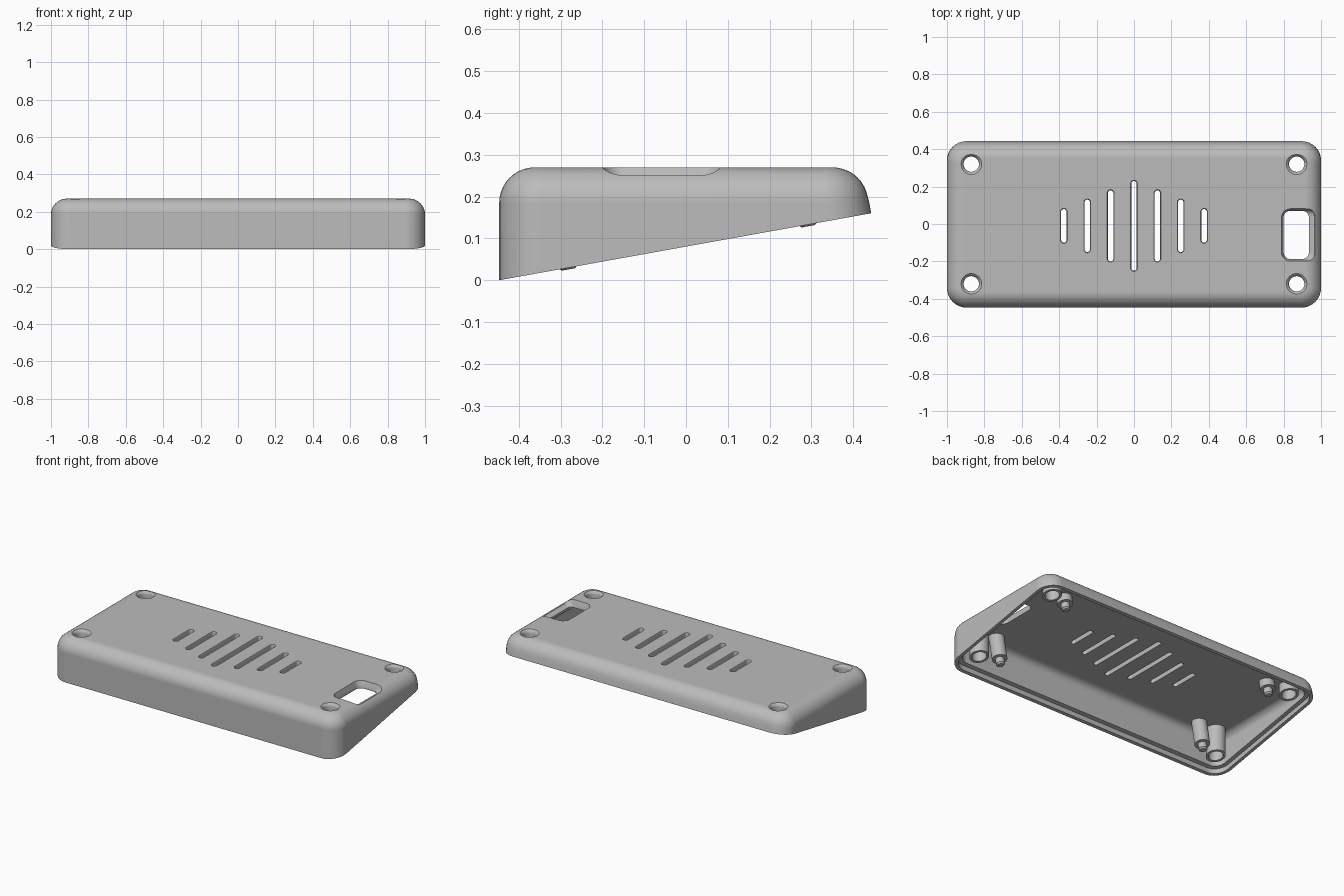
import bpy, bmesh, math
from mathutils import Vector, Matrix

if "Cube" in bpy.data.objects:
    bpy.data.objects.remove(bpy.data.objects["Cube"], do_unlink=True)

grey = bpy.data.materials.new("matt_grey")
grey.use_nodes = True
COLOUR = (0.5, 0.5, 0.5, 1)
grey.diffuse_color = COLOUR
grey.node_tree.nodes["Principled BSDF"].inputs["Base Color"].default_value = COLOUR

TOP, FRONT, BACK = 0.27, -0.447, 0.436
SLOPE = 0.18                                   # rise of the slanted underside
DOWN = Vector((0, SLOPE, -1)).normalized()


def base_z(y):
    return SLOPE * (y - FRONT)


def loft(name, rings, cut=None, segs=8):
    """Stack of rounded rectangles (z, x0, x1, y0, y1, r); cut = (offset, keep_above)."""
    bm = bmesh.new()
    loops = []
    for z, x0, x1, y0, y1, r in rings:
        corners = [(x1 - r, y1 - r), (x0 + r, y1 - r), (x0 + r, y0 + r), (x1 - r, y0 + r)]
        loop = []
        for q, (cx, cy) in enumerate(corners):
            for i in range(segs + 1):
                a = math.pi / 2 * (q + i / segs)
                loop.append(bm.verts.new((cx + r * math.cos(a), cy + r * math.sin(a), z)))
        loops.append(loop)
    for low, high in zip(loops, loops[1:]):
        for i in range(len(low)):
            j = (i + 1) % len(low)
            bm.faces.new((low[i], low[j], high[j], high[i]))
    bm.faces.new(loops[0][::-1])
    bm.faces.new(loops[-1])
    bmesh.ops.remove_doubles(bm, verts=bm.verts, dist=1e-5)
    if cut:
        # trim parallel to the slanted underside and close the opening
        offset, above = cut
        res = bmesh.ops.bisect_plane(
            bm, geom=bm.verts[:] + bm.edges[:] + bm.faces[:],
            plane_co=(0, FRONT, offset), plane_no=DOWN,
            clear_outer=above, clear_inner=not above)
        edges = [e for e in res["geom_cut"] if isinstance(e, bmesh.types.BMEdge)]
        bmesh.ops.contextual_create(bm, geom=edges)
    bmesh.ops.recalc_face_normals(bm, faces=bm.faces)
    me = bpy.data.meshes.new(name)
    bm.to_mesh(me)
    bm.free()
    ob = bpy.data.objects.new(name, me)
    bpy.context.collection.objects.link(ob)
    me.materials.append(grey)
    return ob


def disc(z, x, y, r):
    return (z, x - r, x + r, y - r, y + r, r)


def case_rings(inset, top, fillet):
    """Rings of the case body, inset all round, with a rounded top edge."""
    steps = [(-0.15, 0)]
    for i in range(11):
        a = math.pi / 2 * i / 10
        steps.append((top - fillet * (1 - math.sin(a)), fillet * (1 - math.cos(a))))
    rings = []
    for z, d in steps:
        d += inset
        lean = SLOPE * max(0, 0.2 - z)
        rings.append((z, -1 + d, 1 - d, FRONT + d, BACK - d + lean, max(0.105 - d, 0.012)))
    return rings


def activate(ob):
    bpy.ops.object.select_all(action='DESELECT')
    ob.select_set(True)
    bpy.context.view_layer.objects.active = ob


def carve(ob, cutters):
    activate(ob)
    for c in cutters:
        m = ob.modifiers.new("carve", 'BOOLEAN')
        m.operation, m.solver, m.object = 'DIFFERENCE', 'EXACT', c
        bpy.ops.object.modifier_apply(modifier=m.name)


def finish(ob):
    activate(ob)
    bpy.ops.object.shade_smooth_by_angle(angle=math.radians(32))
    m = ob.modifiers.new("even_normals", 'WEIGHTED_NORMAL')
    m.keep_sharp = True


# Hollow case with a rebated rim
shell = loft("case_shell", case_rings(0, TOP, 0.085), cut=(0, True))
cavity = loft("cavity_cutter", case_rings(0.045, 0.225, 0.045))
rebate = loft("rebate_cutter", case_rings(0.02, 0.25, 0.06), cut=(0.03, False))
cutters = [cavity, rebate]

# Vent slots, longest in the middle
for k in range(-3, 4):
    x, half, w = k * 0.125, 0.24 - 0.05 * abs(k), 0.0145
    rings = [(z, x - w - d, x + w + d, -0.01 - half - d, -0.01 + half + d, w + d)
             for z, d in ((0.15, 0), (0.262, 0), (0.274, 0.006))]
    cutters.append(loft("slot_cutter", rings))

# Window with flared edges, spreading over the rounded side
cutters.append(loft("window_cutter", [
    (0.1, 0.80, 0.935, -0.187, 0.07, 0.035),
    (0.232, 0.80, 0.935, -0.187, 0.07, 0.035),
    (0.245, 0.797, 0.965, -0.19, 0.073, 0.04),
    (0.28, 0.785, 0.985, -0.202, 0.085, 0.05)]))

# Screw holes with rounded mouths, and a tube below each
tubes = []
for sx, side in ((-1, "right"), (1, "left")):
    for y, end in ((-0.32, "front"), (0.32, "back")):
        x = sx * 0.87
        hole = loft("hole_cutter", [disc(z, x, y, r) for z, r in (
            (-0.1, 0.041), (0.25, 0.041), (0.26, 0.045), (0.266, 0.05), (0.272, 0.058))])
        cutters.append(hole)
        tube = loft(f"screw_tube_{end}_{side}",
                    [disc(-0.1, x, y, 0.056), disc(0.24, x, y, 0.056)], cut=(0.03, True))
        carve(tube, [hole])
        tubes.append(tube)

carve(shell, cutters)
for c in cutters:
    bpy.data.objects.remove(c, do_unlink=True)
finish(shell)
for tube in tubes:
    finish(tube)

# Stepped locating pegs, square to the slanted underside
tilt = Matrix.Rotation(math.atan(SLOPE), 4, 'X')
for sx, side in ((-1, "right"), (1, "left")):
    for y, end in ((-0.282, "front"), (0.292, "back")):
        length = (0.235 - base_z(y)) * 0.985
        peg = loft(f"locating_peg_{end}_{side}", [disc(z, 0, 0, r) for z, r in (
            (-0.004, 0.016), (0.004, 0.025), (0.04, 0.025), (0.04, 0.044), (length, 0.044))])
        peg.data.transform(Matrix.Translation((sx * 0.745, y, base_z(y))) @ tilt)
        finish(peg)
